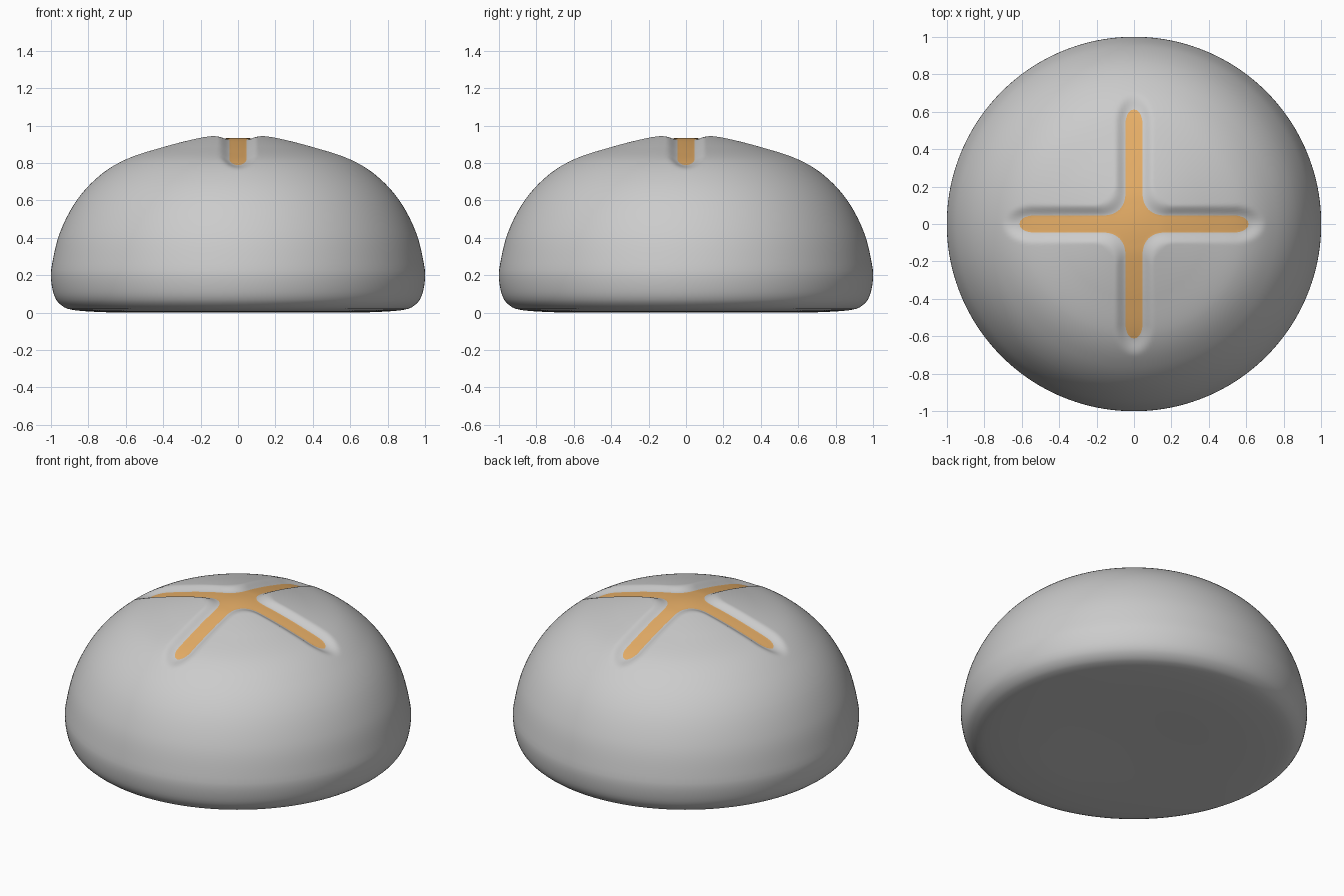
import bpy, bmesh, math

if "Cube" in bpy.data.objects:
    bpy.data.objects.remove(bpy.data.objects["Cube"])

SEG = 240


def material(name, rgb):
    m = bpy.data.materials.new(name)
    m.diffuse_color = (*rgb, 1)
    m.use_nodes = True
    m.node_tree.nodes["Principled BSDF"].inputs["Base Color"].default_value = m.diffuse_color
    return m


def catmull(pts, spacing):
    """Smooth curve through the profile points."""
    ext = [(-pts[1][0], pts[1][1])] + pts + [(-pts[-2][0], pts[-2][1])]
    out = []
    for i in range(1, len(ext) - 2):
        p0, p1, p2, p3 = ext[i - 1:i + 3]
        top = p1[1] > 0.7
        n = max(2, math.ceil(math.dist(p1, p2) / (spacing if top else 0.03)))
        for k in range(n):
            t = k / n
            out.append(tuple(0.5 * (2 * b + (c - a) * t + (2 * a - 5 * b + 4 * c - d) * t * t
                                    + (3 * b - a - 3 * c + d) * t ** 3)
                             for a, b, c, d in zip(p0, p1, p2, p3)))
    return out[1:]


def cross(x, y):
    """Signed distance to the cross: two tapered arms, blended at the centre."""
    def arm(u, v):
        return math.hypot(max(abs(u) - 0.54, 0) * 0.62, v) - 0.045
    a, b, k = arm(x, y), arm(y, x), 0.13
    h = max(k - abs(a - b), 0) / k
    return min(a, b) - h * h * k / 4


# Bun: revolved dome profile with a flat base
profile = [(0, .963), (.1, .957), (.2, .941), (.4, .889), (.61, .818), (.76, .715),
           (.874, .583), (.955, .42), (.994, .26), (1.0, .18), (.982, .09), (.945, .04),
           (.88, .014), (.7, .002), (.5, .002), (0, .01)]
bm = bmesh.new()
rings = []
for r, z in catmull(profile, 0.012):
    rings.append([bm.verts.new((r * math.cos(a), r * math.sin(a), z))
                  for a in (2 * math.pi * i / SEG for i in range(SEG))])
top = bm.verts.new((0, 0, profile[0][1]))
bottom = bm.verts.new((0, 0, profile[-1][1]))
for i in range(SEG):
    j = (i + 1) % SEG
    bm.faces.new((top, rings[0][i], rings[0][j]))
    bm.faces.new((bottom, rings[-1][j], rings[-1][i]))
    for a, b in zip(rings, rings[1:]):
        bm.faces.new((a[i], b[i], b[j], a[j]))

# Cut the mesh cleanly along the outline of the cross
new = []
for e in list(bm.edges):
    v, w = e.verts
    if min(v.co.z, w.co.z) < 0.6:
        continue
    dv, dw = cross(v.co.x, v.co.y), cross(w.co.x, w.co.y)
    if dv * dw < 0 and min(abs(dv), abs(dw)) > 1e-6:
        new.append(bmesh.utils.edge_split(e, v, dv / (dv - dw))[1])
bmesh.ops.connect_verts(bm, verts=new)

# Colour the inside of the cross, then press it in
for f in bm.faces:
    c = f.calc_center_median()
    f.material_index = int(c.z > 0.6 and cross(c.x, c.y) < 0)
    f.smooth = True
for v in bm.verts:
    if v.co.z > 0.6:
        t = min(max((0.06 - cross(v.co.x, v.co.y)) / 0.065, 0), 1)
        v.co.z -= 0.028 * t * t * (3 - 2 * t)
bmesh.ops.recalc_face_normals(bm, faces=bm.faces)

mesh = bpy.data.meshes.new("bun")
bm.to_mesh(mesh)
bm.free()
mesh.materials.append(material("light grey", (.6, .6, .6)))
mesh.materials.append(material("golden orange", (.88, .47, .15)))
bun = bpy.data.objects.new("bun", mesh)
bpy.context.collection.objects.link(bun)
